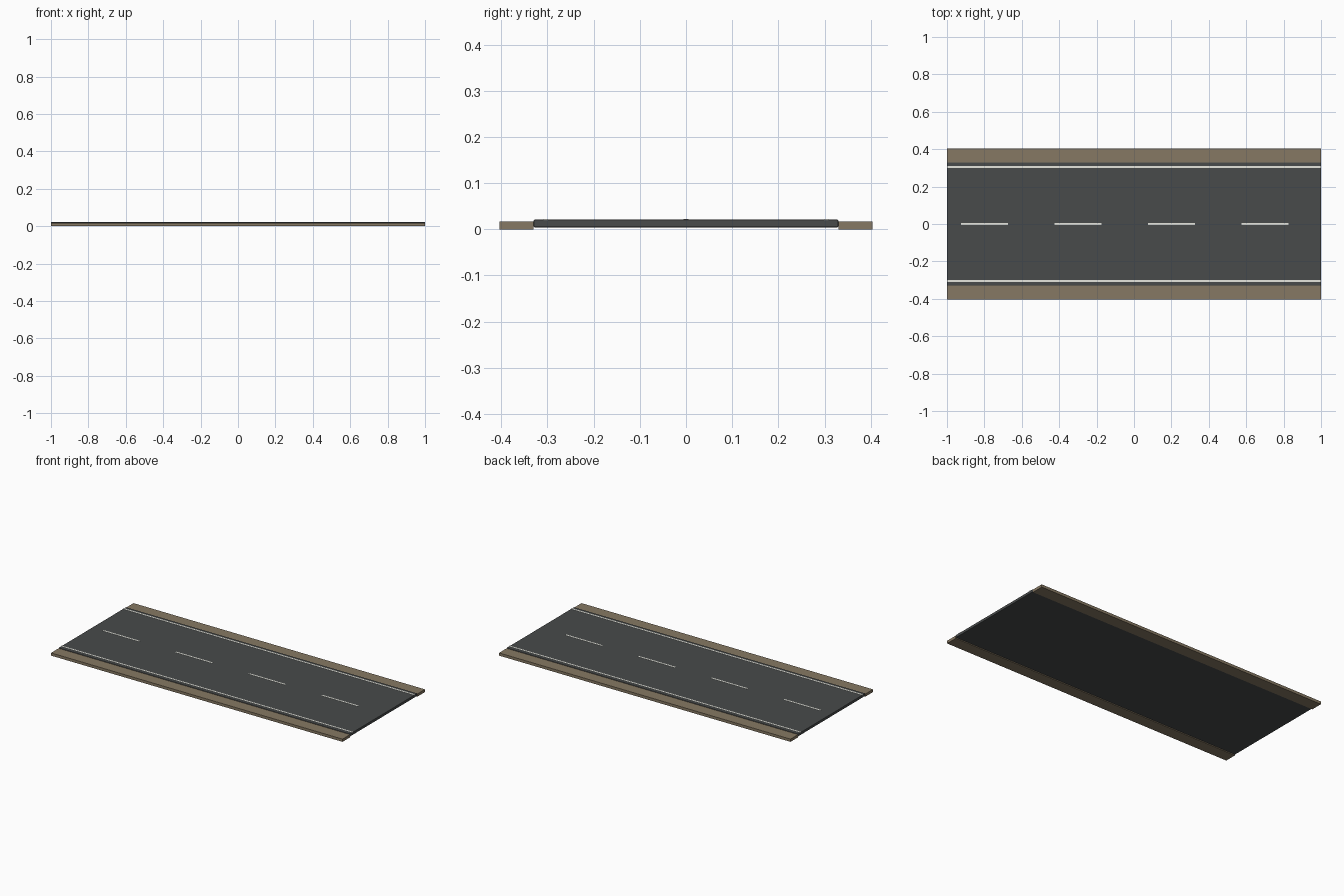
import bpy

if "Cube" in bpy.data.objects:
    bpy.data.objects.remove(bpy.data.objects["Cube"])


def material(name, rgb):
    m = bpy.data.materials.new(name)
    m.diffuse_color = (*rgb, 1)
    m.use_nodes = True
    m.node_tree.nodes["Principled BSDF"].inputs["Base Color"].default_value = m.diffuse_color
    return m


ASPHALT = material("asphalt", (0.065, 0.07, 0.07))
DIRT = material("dirt", (0.24, 0.19, 0.125))
PAINT = material("paint", (0.8, 0.8, 0.74))


def box(name, x, y, z, mat, bevel=0):
    """Box spanning the given (low, high) ranges."""
    spans = (x, y, z)
    bpy.ops.mesh.primitive_cube_add(size=1, location=[(a + b) / 2 for a, b in spans])
    ob = bpy.context.object
    ob.name = name
    ob.scale = [b - a for a, b in spans]
    bpy.ops.object.transform_apply(location=False, rotation=False, scale=True)
    ob.data.materials.append(mat)
    if bevel:
        mod = ob.modifiers.new("bevel", "BEVEL")
        mod.width = bevel
        mod.segments = 2
    return ob


# Road slab
TOP = 0.021
box("road_surface", (-1, 1), (-0.33, 0.33), (0.004, TOP), ASPHALT, 0.003)

# Dirt shoulders and solid edge lines on both sides
for side, s in (("front", -1), ("back", 1)):
    box(side + "_shoulder", (-1, 1), sorted((s * 0.33, s * 0.404)), (0, 0.017), DIRT)
    box(side + "_edge_line", (-1, 1), sorted((s * 0.299, s * 0.309)), (TOP - 0.001, TOP + 0.001), PAINT)

# Dashed centre line
for i in range(4):
    x = -0.925 + 0.5 * i
    box(f"centre_dash_{i + 1}", (x, x + 0.25), (-0.005, 0.005), (TOP - 0.001, TOP + 0.001), PAINT)
